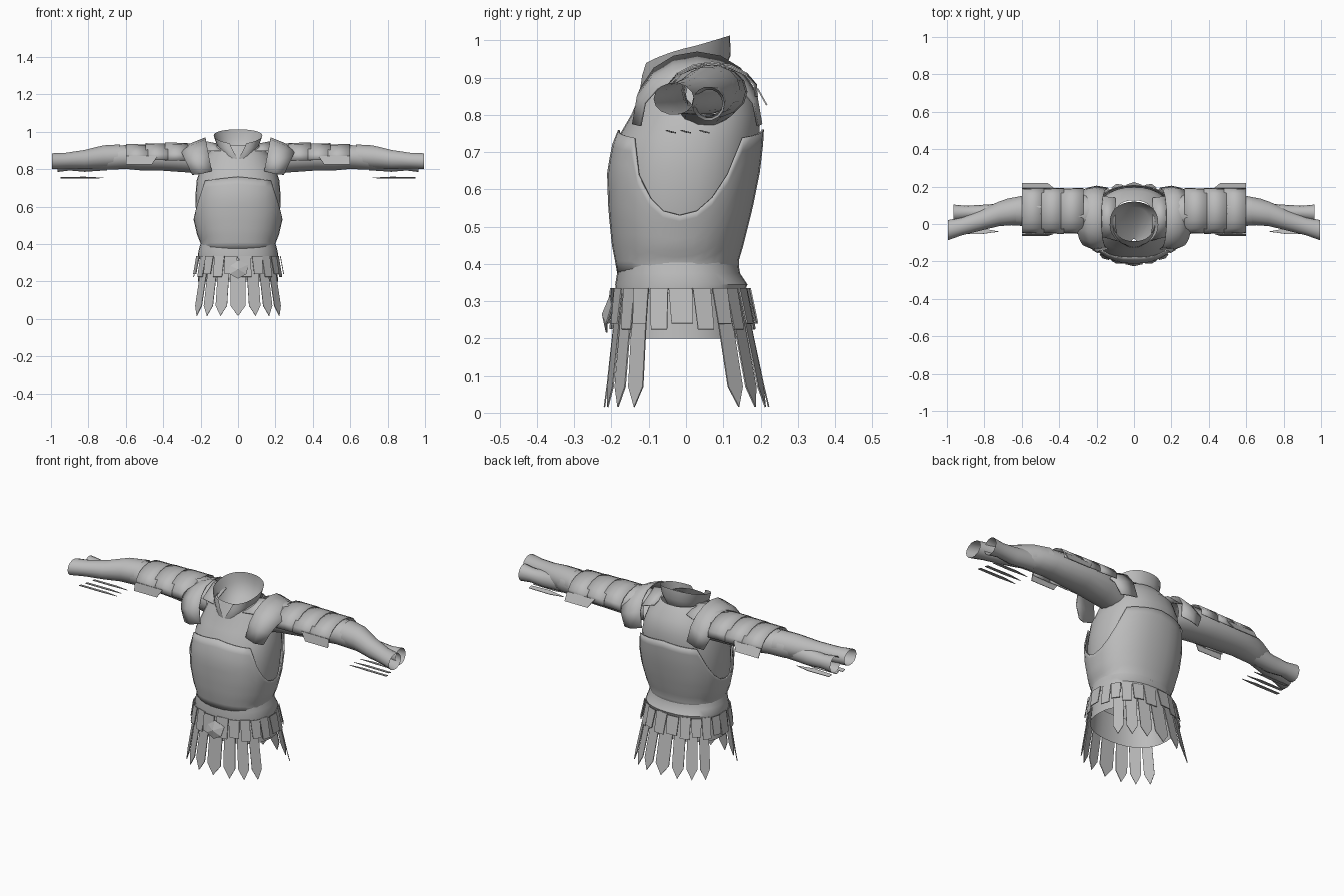
import bpy, bmesh, math
from math import sin, cos, pi

cube = bpy.data.objects.get("Cube")
if cube:
    bpy.data.objects.remove(cube, do_unlink=True)

grey = bpy.data.materials.new("armour grey")
grey.use_nodes = True
grey.diffuse_color = (0.5, 0.5, 0.5, 1)
grey.node_tree.nodes["Principled BSDF"].inputs["Base Color"].default_value = (0.5, 0.5, 0.5, 1)


def make(name, verts, faces, smooth=40, thick=0.0):
    mesh = bpy.data.meshes.new(name)
    mesh.from_pydata(verts, [], faces)
    bm = bmesh.new()
    bm.from_mesh(mesh)
    bmesh.ops.recalc_face_normals(bm, faces=bm.faces)
    bm.to_mesh(mesh)
    bm.free()
    mesh.materials.append(grey)
    obj = bpy.data.objects.new(name, mesh)
    bpy.context.collection.objects.link(obj)
    bpy.ops.object.select_all(action="DESELECT")
    obj.select_set(True)
    bpy.context.view_layer.objects.active = obj
    if smooth:
        bpy.ops.object.shade_smooth_by_angle(angle=math.radians(smooth))
    if thick:
        mod = obj.modifiers.new("thickness", "SOLIDIFY")
        mod.thickness = thick
    return obj


def loft(name, rings, closed=True, smooth=40, thick=0.0):
    n = len(rings[0])
    verts = [p for ring in rings for p in ring]
    faces = [(r * n + i, r * n + (i + 1) % n, (r + 1) * n + (i + 1) % n, (r + 1) * n + i)
             for r in range(len(rings) - 1) for i in range(n if closed else n - 1)]
    return make(name, verts, faces, smooth, thick)


def both_sides(build):
    for side, label in ((1, "left"), (-1, "right")):
        build(side, label)


# Torso outline: height, half width, front depth, back depth
PROFILE = [(.34, .20, -.175, .14), (.40, .195, -.185, .135), (.45, .215, -.195, .15),
           (.55, .238, -.205, .175), (.65, .243, -.208, .195), (.74, .235, -.19, .205),
           (.80, .215, -.155, .205), (.87, .185, -.125, .185), (.93, .12, -.10, .135)]


def outline(z):
    for a, b in zip(PROFILE, PROFILE[1:]):
        if z <= b[0]:
            t = max(0, (z - a[0]) / (b[0] - a[0]))
            return [p + (q - p) * t for p, q in zip(a[1:], b[1:])]
    return PROFILE[-1][1:]


def oval(a, z, rx, front, back, grow=0.0):
    # angle zero faces front
    mid, ry = (front + back) / 2, (back - front) / 2
    power = lambda v: math.copysign(abs(v) ** 0.88, v)
    return ((rx + grow) * power(sin(a)), mid - (ry + grow) * power(cos(a)), z)


ANGLES = [2 * pi * i / 32 for i in range(32)]

# Shirt under the armour
loft("shirt", [[oval(a, z, rx * .94, f + .008, b - .008) for a in ANGLES] for z, rx, f, b in PROFILE])


# Cuirass with a low curved arm hole on each side
def cuirass_top(a):
    s = abs(sin(a))
    return .76 - .03 * s - .2 * max(0, (s - .72) / .28) ** .8


rows = []
for k in range(11):
    row = []
    for a in ANGLES:
        z = .37 + (cuirass_top(a) - .37) * k / 10
        row.append(oval(a, z, *outline(z), grow=.004))
    rows.append(row)
loft("cuirass", rows, thick=.006)

# Belt, flared lip and inner skirt
loft("belt", [[oval(a, z, rx, f, b) for a in ANGLES] for z, rx, f, b in
              ((.405, .2, -.185, .14), (.375, .208, -.185, .145), (.345, .215, -.19, .165),
               (.32, .212, -.188, .155))])
loft("inner_skirt", [[oval(a, z, rx, f, b) for a in ANGLES] for z, rx, f, b in
                     ((.35, .2, -.175, .14), (.2, .215, -.185, .16))])


# Skirt strips
def strip(name, a, half, top, bottom, point, grow=0.0):
    def at(angle, z):
        t = (.335 - z) / .32
        return oval(angle, z, .208 + .058 * t, -.182 - .035 * t, .152 + .068 * t, grow)
    verts = [at(a - half, top), at(a + half, top), at(a + half * .82, bottom),
             at(a, bottom - point), at(a - half * .82, bottom)]
    make(name, verts, [(0, 1, 2, 3, 4)], 0, .004)


for facing, label in ((0, "front"), (pi, "back")):
    for i in range(-3, 4):
        strip(f"long_{label}_strip", facing + i * .31, .15, .335, .07, .055)
for i in range(22):
    a = 2 * pi * (i + .5) / 22
    strip("short_strip", a, .135, .335, .225 + .015 * (i % 2), 0, .012 + .006 * (i % 2))

# Belt ornament
make("belt_ornament", [(-.055, -.2, .29), (0, -.205, .315), (.055, -.2, .29), (.045, -.215, .24),
                       (0, -.215, .215), (-.045, -.215, .24), (0, -.226, .265)],
     [(i, (i + 1) % 6, 6) for i in range(6)], 0, .004)

# Open collar with a notch at the front, narrowing into a funnel
collar = []
for z_front, z_back, rx, f, b, gap in ((.935, 1.013, .13, -.112, .118, .3), (.905, .96, .115, -.12, .12, .22),
                                       (.86, .89, .09, -.125, .09, .04), (.8, .8, .012, -.11, -.08, .0)):
    ring = []
    for i in range(29):
        a = gap + (2 * pi - 2 * gap) * i / 28
        z = z_front + (z_back - z_front) * ((1 - cos(a)) / 2) ** .8
        ring.append(oval(a, z, rx, f, b))
    collar.append(ring)
loft("collar", collar, closed=False)


def tube(name, side, sections, n=14, start=0, sweep=2 * pi, thick=0.0):
    # sections: x, centre y, centre z, half depth, half height
    full = sweep > 6
    steps = n if full else n + 1
    rings = [[(side * x, y + ry * cos(start + sweep * i / n), z + rz * sin(start + sweep * i / n))
              for i in range(steps)] for x, y, z, ry, rz in sections]
    return loft(name, rings, full, 40, thick)


def build_arm(side, label):
    tube(f"{label}_sleeve", side, [(.17, .05, .85, .085, .085), (.26, .06, .86, .1, .08),
         (.4, .07, .862, .095, .072), (.52, .075, .862, .085, .07), (.6, .07, .865, .08, .065),
         (.68, .065, .862, .07, .066), (.74, .055, .855, .055, .06)])
    # forearm sleeve end
    tube(f"{label}_inner_cuff", side, [(.7, .065, .845, .045, .052), (.82, .06, .83, .042, .045),
                                       (.9, .062, .83, .036, .038), (.965, .06, .83, .044, .046)])
    # forearm guard
    tube(f"{label}_forearm_guard", side, [(.63, .07, .87, .075, .064), (.72, .055, .865, .066, .064),
         (.82, .02, .852, .055, .052), (.92, -.012, .846, .048, .043), (.995, -.033, .843, .054, .043)])
    # overlapping upper arm plates, open underneath
    for i in range(3):
        x = .27 + .105 * i
        tube(f"{label}_upper_arm_plate", side, [(x, .07, .86, .125, .08 - .004 * i),
             (x + .12, .07, .86, .12, .083 - .004 * i)], 8, -.15, pi + .3, .004)
    # hanging flaps on the outer plate
    for y, low in ((.19, .215), (-.05, -.06)):
        make(f"{label}_arm_flap", [(side * .43, y, .87), (side * .6, y, .87),
                                   (side * .6, low, .825), (side * .46, low, .825)],
             [(0, 1, 2, 3)], 0, .004)
    # slender plates beneath the wrist
    for i, y in enumerate((-.04, .0, .05)):
        make(f"{label}_wrist_plate", [(side * .72, y, .755), (side * .82, y - .014, .76),
             (side * (.95 - .01 * i), y - .01, .758), (side * (.95 - .01 * i), y + .012, .753),
             (side * .8, y + .014, .753)], [(0, 1, 2, 3, 4)], 0, .003)


def build_shoulder(side, label):
    # arched pad: inner and outer edges run from chest to back
    rings = []
    for t in range(9):
        a = pi * t / 8
        s = sin(a) ** .8
        inner = (side * (.14 + .035 * s), .03 - .165 * cos(a), .79 + .18 * s)
        middle = (side * (.20 + .05 * s), .03 - .175 * cos(a), .775 + .165 * s)
        outer = (side * (.245 + .065 * s), .035 - .16 * cos(a), .77 + .135 * s)
        rings.append([inner, middle, outer])
    loft(f"{label}_shoulder_pad", rings, closed=False, smooth=35, thick=.006)
    # short strap joining pad and collar
    make(f"{label}_shoulder_strap", [(side * .09, -.09, .9), (side * .17, -.07, .9),
         (side * .175, .03, .95), (side * .1, .04, .935), (side * .1, .14, .91),
         (side * .17, .15, .89)], [(0, 1, 2, 3), (3, 2, 5, 4)], 35, .004)


both_sides(build_arm)
both_sides(build_shoulder)
